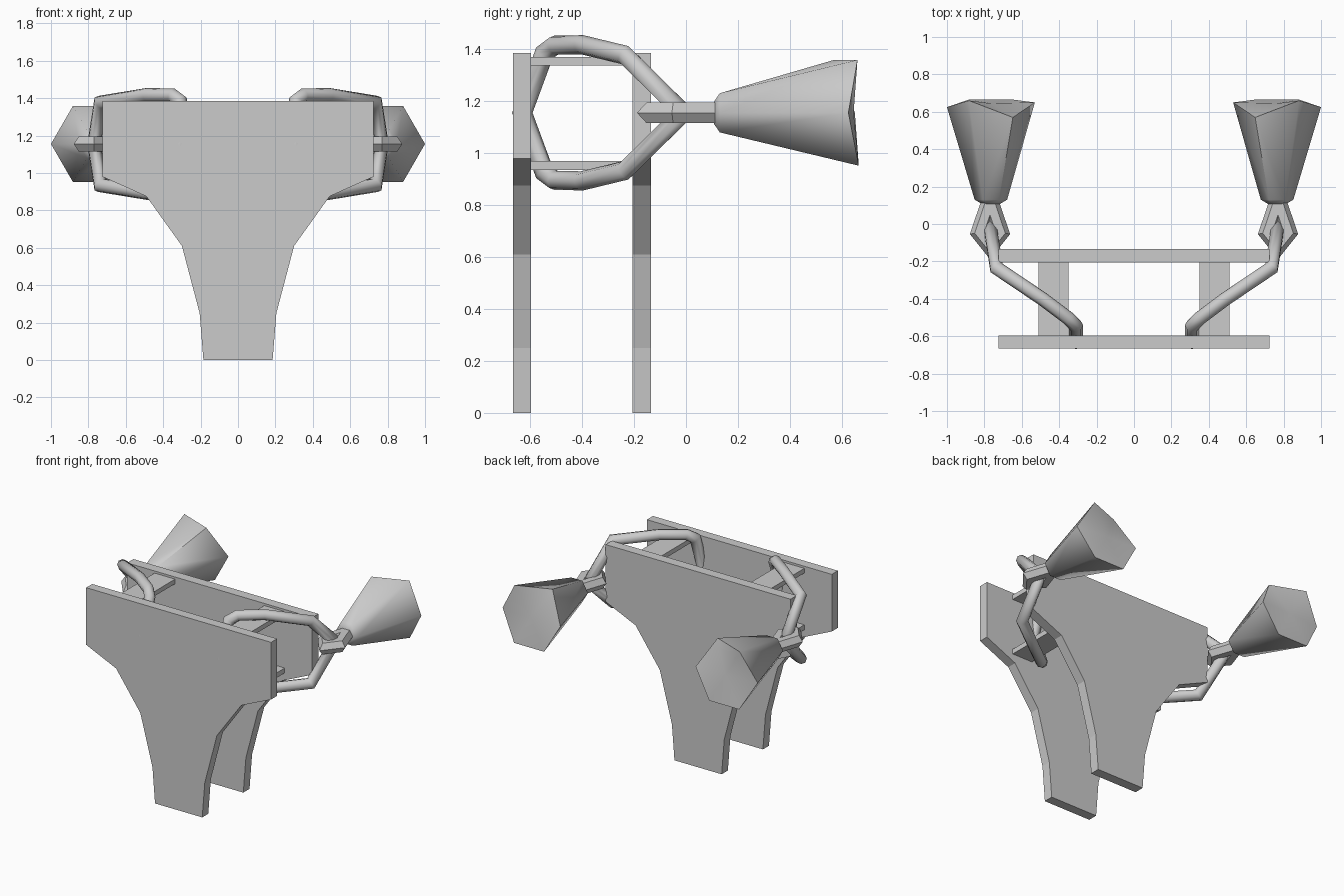
import bpy, bmesh
from math import cos, sin, pi
from mathutils import Vector

if "Cube" in bpy.data.objects:
    bpy.data.objects.remove(bpy.data.objects["Cube"])

AX, AZ = 0.77, 1.155     # torch axis position


def make(name, verts, faces, loc=(0, 0, 0)):
    me = bpy.data.meshes.new(name)
    me.from_pydata(verts, [], faces)
    bm = bmesh.new()
    bm.from_mesh(me)
    bmesh.ops.recalc_face_normals(bm, faces=bm.faces)
    bm.to_mesh(me)
    bm.free()
    ob = bpy.data.objects.new(name, me)
    ob.location = loc
    bpy.context.collection.objects.link(ob)
    return ob


def mirror(ob, axes, about=None):
    m = ob.modifiers.new("mirror", 'MIRROR')
    m.use_axis = axes
    m.mirror_object = about
    m.merge_threshold = 0.0005


def smooth(ob, angle):
    bpy.ops.object.select_all(action='DESELECT')
    ob.select_set(True)
    bpy.context.view_layer.objects.active = ob
    bpy.ops.object.shade_smooth_by_angle(angle=angle)


def sweep(path, r, n, end_normal, up):
    """Mitred tube whose two open ends lie in planes facing end_normal."""
    p = [Vector(v) for v in path]
    d = [(b - a).normalized() for a, b in zip(p, p[1:])]
    planes = ([Vector(end_normal)] + [(a + b).normalized() for a, b in zip(d, d[1:])]
              + [Vector(end_normal)])
    u = Vector(up).cross(d[0]).normalized()
    w = d[0].cross(u)
    ring = [p[0] + r * (cos(2 * pi * i / n) * u + sin(2 * pi * i / n) * w) for i in range(n)]
    verts, faces = [], []
    for k, c in enumerate(p):
        t = d[max(k - 1, 0)]
        ring = [v + t * ((c - v).dot(planes[k]) / t.dot(planes[k])) for v in ring]
        verts += ring
    for k in range(len(p) - 1):
        for i in range(n):
            j = (i + 1) % n
            faces.append((k * n + i, k * n + j, k * n + n + j, k * n + n + i))
    return verts, faces


# front and back plates from one tapering profile
half = [(0.185, 0), (0.205, 0.25), (0.30, 0.61), (0.49, 0.875), (0.725, 0.98), (0.725, 1.385)]
prof = half + [(-x, z) for x, z in reversed(half)]
n = len(prof)
for name, y0, y1 in (("front_plate", -0.665, -0.597), ("back_plate", -0.205, -0.135)):
    verts = [(x, y, z) for y in (y0, y1) for x, z in prof]
    faces = [tuple(range(n)), tuple(range(n, 2 * n))]
    faces += [(i, (i + 1) % n, n + (i + 1) % n, n + i) for i in range(n)]
    plate = make(name, verts, faces)

# cross bars between the plates
for name, z0, z1 in (("upper_crossbar", 1.337, 1.37), ("lower_crossbar", 0.935, 0.97)):
    verts = [(x, y, z) for x in (0.35, 0.51) for y in (-0.61, -0.19) for z in (z0, z1)]
    faces = [(0, 1, 3, 2), (4, 5, 7, 6), (0, 1, 5, 4), (2, 3, 7, 6), (0, 2, 6, 4), (1, 3, 7, 5)]
    mirror(make(name, verts, faces), (True, False, False))

# bent tube loops, upper half mirrored down and across
path = [(0.31, -0.63, 0), (0.31, -0.545, 0.23), (0.35, -0.505, 0.26), (0.49, -0.40, 0.262),
        (0.735, -0.235, 0.222), (AX, -0.01, 0)]
tube = make("tube_loop", *sweep(path, 0.037, 8, (0, 0, 1), (0, 1, 0)), loc=(0, 0, AZ))
smooth(tube, 0.9)
mirror(tube, (True, False, True))

# kite-shaped links hooked round the tubes
path = [(0, -0.115, 0), (0.056, -0.045, 0), (0, 0.12, 0)]
link = make("hook_link", *sweep(path, 0.046, 6, (1, 0, 0), (0, 0, 1)), loc=(AX, 0, AZ))
mirror(link, (True, False, False))
mirror(link, (True, False, False), plate)

# six-sided flared cones with an uneven rim
rim = [0.625, 0.66, 0.57, 0.65, 0.665, 0.665]
verts = []
for r, ys in ((0.05, [0.108] * 6), (0.087, [0.13] * 6), (0.235, rim)):
    verts += [(r * cos(i * pi / 3), ys[i], r * sin(i * pi / 3)) for i in range(6)]
verts.append((0, 0.645, 0))
faces = [tuple(range(6))]
for i in range(6):
    j = (i + 1) % 6
    faces += [(i, j, 6 + j, 6 + i), (6 + i, 6 + j, 12 + j, 12 + i), (12 + i, 12 + j, 18)]
cone = make("flared_cone", verts, faces, loc=(0.765, 0, AZ))
smooth(cone, 1.1)
mirror(cone, (True, False, False), plate)
